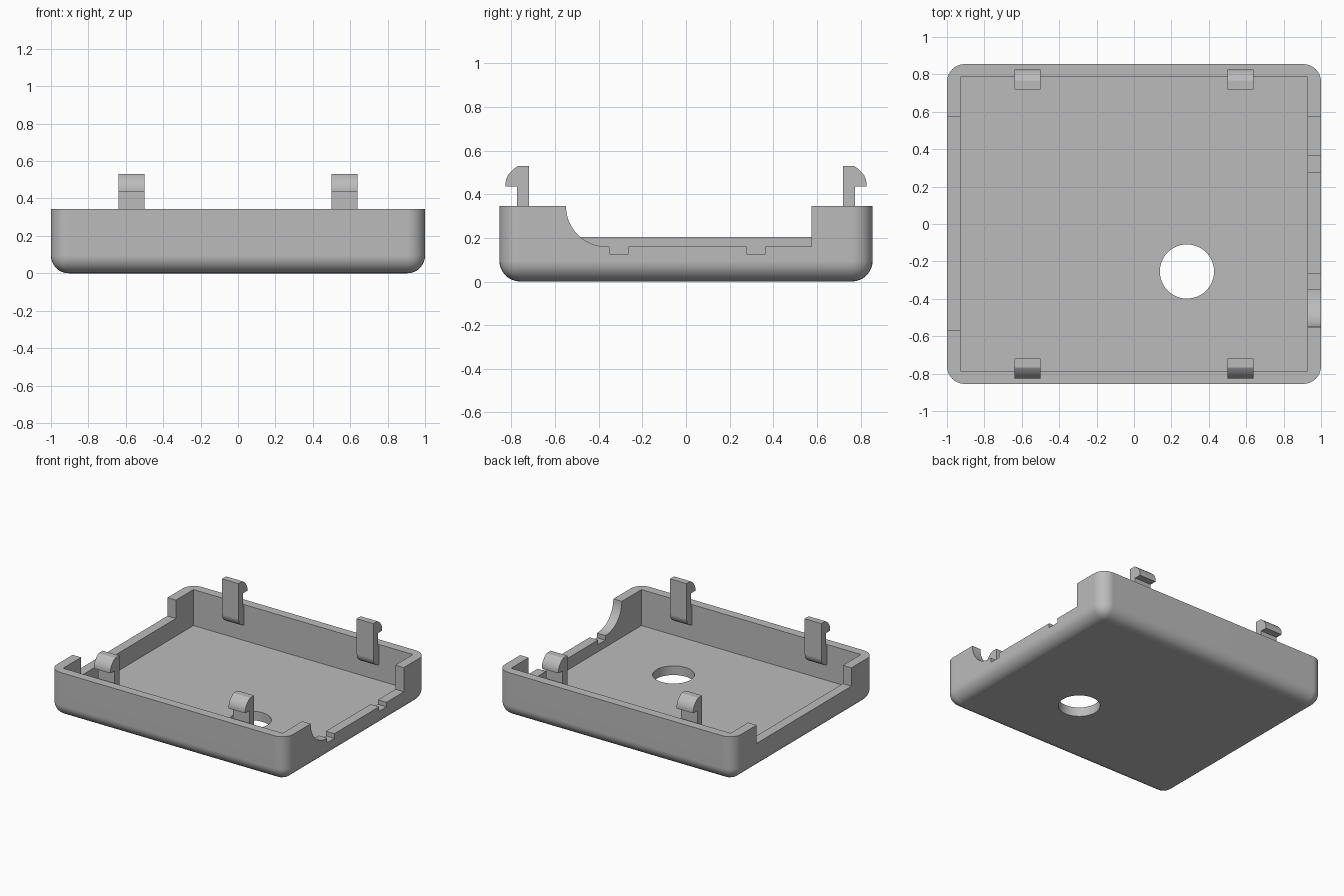
import bpy
import bmesh
import math
from mathutils import Vector

cube = bpy.data.objects.get("Cube")
if cube:
    bpy.data.objects.remove(cube, do_unlink=True)

grey = bpy.data.materials.new("plain grey plastic")
grey.use_nodes = True
COLOUR = (0.5, 0.5, 0.5, 1)
grey.diffuse_color = COLOUR
grey.node_tree.nodes["Principled BSDF"].inputs["Base Color"].default_value = COLOUR

HALF_X, HALF_Y, HEIGHT = 1.0, 0.855, 0.345
IN_X, IN_Y, FLOOR = 0.928, 0.787, 0.07


def add_object(name, bm):
    bmesh.ops.recalc_face_normals(bm, faces=bm.faces)
    mesh = bpy.data.meshes.new(name)
    bm.to_mesh(mesh)
    bm.free()
    obj = bpy.data.objects.new(name, mesh)
    bpy.context.collection.objects.link(obj)
    mesh.materials.append(grey)
    return obj


def block(low, high):
    bm = bmesh.new()
    bmesh.ops.create_cube(bm, size=1)
    low, high = Vector(low), Vector(high)
    for v in bm.verts:
        v.co = (low + high) / 2 + v.co * (high - low)
    return bm


def extrude_profile(name, points, x0, x1):
    """Extrude a (y, z) outline along x."""
    bm = bmesh.new()
    face = bm.faces.new([bm.verts.new((x0, y, z)) for y, z in points])
    result = bmesh.ops.extrude_face_region(bm, geom=[face])
    moved = [g for g in result["geom"] if isinstance(g, bmesh.types.BMVert)]
    bmesh.ops.translate(bm, vec=(x1 - x0, 0, 0), verts=moved)
    return add_object(name, bm)


def arc(cy, cz, radius, start, end, steps=12):
    angles = [math.radians(start + (end - start) * i / steps) for i in range(steps + 1)]
    return [(cy + radius * math.cos(a), cz + radius * math.sin(a)) for a in angles]


def select_only(obj):
    bpy.ops.object.select_all(action="DESELECT")
    obj.select_set(True)
    bpy.context.view_layer.objects.active = obj


def cut(target, cutter):
    mod = target.modifiers.new("cut", "BOOLEAN")
    mod.operation = "DIFFERENCE"
    mod.solver = "EXACT"
    mod.object = cutter
    select_only(target)
    bpy.ops.object.modifier_apply(modifier=mod.name)
    bpy.data.objects.remove(cutter, do_unlink=True)


def finish(obj):
    select_only(obj)
    bpy.ops.object.shade_smooth_by_angle(angle=math.radians(30))
    mod = obj.modifiers.new("even shading", "WEIGHTED_NORMAL")
    mod.keep_sharp = True


# Tray body: rounded upright corners and bottom edges, flat rim
bm = block((-HALF_X, -HALF_Y, 0), (HALF_X, HALF_Y, HEIGHT))
edges = [e for e in bm.edges if min(v.co.z for v in e.verts) < 0.01]
bmesh.ops.bevel(bm, geom=edges, offset=0.095, offset_type="OFFSET",
                segments=8, profile=0.5, affect="EDGES", clamp_overlap=True)
tray = add_object("tray", bm)

# Hollow inside with sharp corners
cut(tray, add_object("hollow", block((-IN_X, -IN_Y, FLOOR), (IN_X, IN_Y, 1))))

# Round hole through the floor
bm = bmesh.new()
bmesh.ops.create_cone(bm, cap_ends=True, segments=48, radius1=0.145, radius2=0.145, depth=0.5)
bmesh.ops.translate(bm, vec=(0.283, -0.254, 0), verts=bm.verts)
cut(tray, add_object("floor_hole", bm))

# Plain opening in the right wall
cut(tray, add_object("right_opening", block((-1.1, -0.57, 0.205), (-0.8, 0.575, 1))))

# Opening in the left wall: curved front end and two small slots
opening = [(-0.55, 0.6)] + arc(-0.365, HEIGHT, 0.185, 180, 270)
for y0, y1 in ((-0.35, -0.264), (0.277, 0.365)):
    opening += [(y0, 0.16), (y0, 0.125), (y1, 0.125), (y1, 0.16)]
opening += [(0.575, 0.16), (0.575, 0.6)]
cut(tray, extrude_profile("left_opening", opening, 0.8, 1.1))
finish(tray)

# Snap clips: stem rising from the inner wall with an outward hook
INNER, OUTER = 0.72, 0.775
clip = [(INNER, 0.53), (0.768, 0.53), (0.78, 0.523), (0.8, 0.506), (0.816, 0.487),
        (0.825, 0.466), (0.827, 0.45), (0.827, 0.435), (OUTER, 0.435),
        (OUTER, 0.335), (0.8, 0.335), (0.8, 0.19)]
clip += arc(0.79, 0.26, 0.07, 270, 180, 8)
for end, sign in (("front", -1), ("back", 1)):
    for side, x in (("right", -0.57), ("left", 0.57)):
        outline = [(sign * y, z) for y, z in clip]
        finish(extrude_profile(f"{end}_{side}_clip", outline, x - 0.07, x + 0.07))
